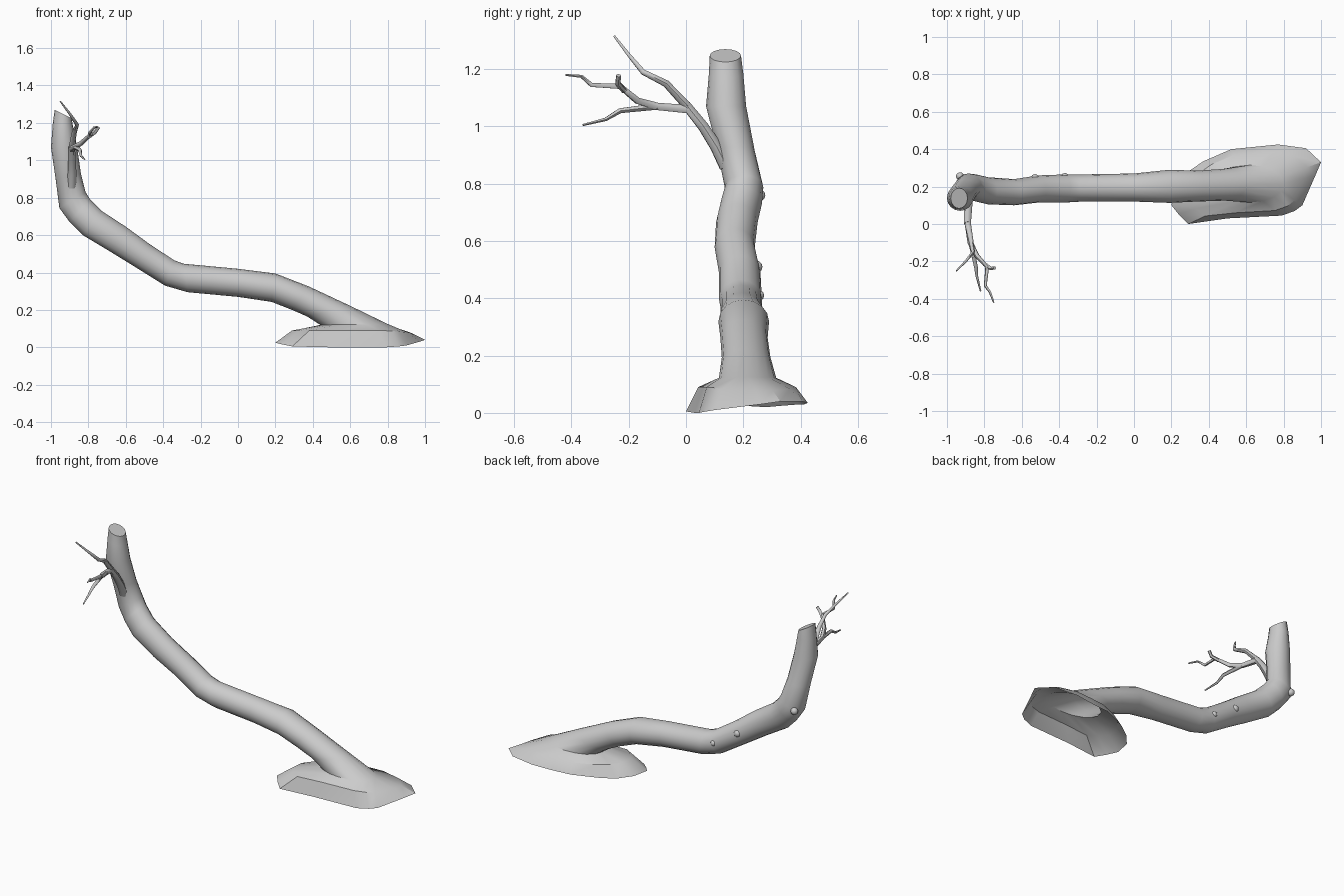
import bpy, bmesh, math
from mathutils import Vector

if "Cube" in bpy.data.objects:
    bpy.data.objects.remove(bpy.data.objects["Cube"])

N = 16

# Trunk sections, root to tip: lower x,z, upper x,z, y min, y max
SECTIONS = [
    (.44, .12, .80, .125, .115, .315), (.37, .165, .60, .222, .125, .295),
    (.29, .20, .38, .325, .12, .285), (.18, .243, .20, .395, .113, .29),
    (0, .27, 0, .42, .12, .27), (-.27, .295, -.29, .447, .12, .265),
    (-.39, .33, -.34, .465, .115, .265), (-.55, .43, -.47, .55, .115, .26),
    (-.68, .51, -.60, .645, .10, .24), (-.83, .60, -.73, .73, .105, .25),
    (-.90, .67, -.79, .79, .12, .265), (-.955, .745, -.815, .83, .135, .27),
    (-.975, .90, -.84, .93, .11, .24), (-1, 1.07, -.86, 1.07, .07, .21),
    (-.99, 1.20, -.88, 1.17, .08, .20), (-.98, 1.27, -.89, 1.225, .083, .192),
]
# Ground rim of the root mound
RIM = [
    (.97, .26, .03), (1, .33, .04), (.92, .405, .04), (.77, .425, .035),
    (.65, .413, .03), (.52, .40, .03), (.37, .335, .025), (.29, .28, .02),
    (.22, .20, .025), (.20, .10, .025), (.24, .05, .015), (.29, 0, .005),
    (.50, .03, 0), (.79, .045, 0), (.86, .07, .005), (.90, .10, .01),
]


def section_ring(s):
    lx, lz, ux, uz, y0, y1 = s
    mid = Vector(((lx + ux) / 2, (y0 + y1) / 2, (lz + uz) / 2))
    up = Vector(((ux - lx) / 2, 0, (uz - lz) / 2))
    side = Vector((0, (y1 - y0) / 2, 0))
    return [mid + up * math.cos(a) + side * math.sin(a)
            for a in (2 * math.pi * i / N for i in range(N))]


def smooth(obj, angle):
    bpy.ops.object.select_all(action='DESELECT')
    obj.select_set(True)
    bpy.context.view_layer.objects.active = obj
    bpy.ops.object.shade_smooth_by_angle(angle=math.radians(angle))


# Trunk and flared root mound as one skin, open underneath
rings = [section_ring(s) for s in SECTIONS]
rim = [Vector(p) for p in RIM]
shoulder = []
for r, t in zip(rim, rings[0]):
    p = r.lerp(t, .35)
    p.z = .09 - .02 * max(0, (p.x - .8) / .2)
    shoulder.append(p)
bm = bmesh.new()
loops = [[bm.verts.new(p) for p in ring] for ring in [rim, shoulder] + rings]
for a, b in zip(loops, loops[1:]):
    for i in range(N):
        j = (i + 1) % N
        bm.faces.new((a[i], a[j], b[j], b[i]))
bm.faces.new(loops[-1])
bmesh.ops.recalc_face_normals(bm, faces=bm.faces)
mesh = bpy.data.meshes.new("trunk")
bm.to_mesh(mesh)
bm.free()
trunk = bpy.data.objects.new("trunk", mesh)
bpy.context.collection.objects.link(trunk)
smooth(trunk, 35)


# Twigs: tapered tubes through a few points
def twig(name, points, r0, r1):
    cu = bpy.data.curves.new(name, 'CURVE')
    cu.dimensions = '3D'
    cu.bevel_depth = 1
    cu.bevel_resolution = 1
    cu.use_fill_caps = True
    sp = cu.splines.new('POLY')
    sp.points.add(len(points) - 1)
    for i, (pt, p) in enumerate(zip(sp.points, points)):
        pt.co = (*p, 1)
        pt.radius = r0 + (r1 - r0) * i / (len(points) - 1)
    obj = bpy.data.objects.new(name, cu)
    bpy.context.collection.objects.link(obj)
    bpy.ops.object.select_all(action='DESELECT')
    obj.select_set(True)
    bpy.context.view_layer.objects.active = obj
    bpy.ops.object.convert(target='MESH')
    smooth(bpy.context.object, 60)


twig("twig_stem", [(-.89, .14, .86), (-.887, .105, .93), (-.888, .06, 1.0),
                   (-.89, 0, 1.075)], .026, .018)
twig("twig_upper", [(-.89, .01, 1.065), (-.875, -.07, 1.15), (-.86, -.15, 1.19),
                    (-.90, -.20, 1.25), (-.95, -.25, 1.315)], .017, .004)
twig("twig_middle", [(-.89, .015, 1.06), (-.875, -.10, 1.07), (-.84, -.17, 1.09),
                     (-.785, -.23, 1.14), (-.795, -.33, 1.145),
                     (-.77, -.365, 1.175), (-.75, -.42, 1.18)], .017, .004)
twig("twig_spur", [(-.80, -.215, 1.125), (-.765, -.238, 1.15),
                   (-.745, -.235, 1.178)], .011, .009)
twig("twig_lower", [(-.873, -.10, 1.07), (-.845, -.23, 1.055),
                    (-.84, -.28, 1.025), (-.82, -.36, 1.005)], .013, .004)

# Small bark knots
for k, (loc, r) in enumerate([((-.53, .245, .51), .022), ((-.37, .255, .41), .018),
                              ((-.93, .255, .76), .022)]):
    bpy.ops.mesh.primitive_uv_sphere_add(segments=10, ring_count=6, radius=r, location=loc)
    bpy.context.object.name = f"bark_knot_{k + 1}"
    smooth(bpy.context.object, 40)
